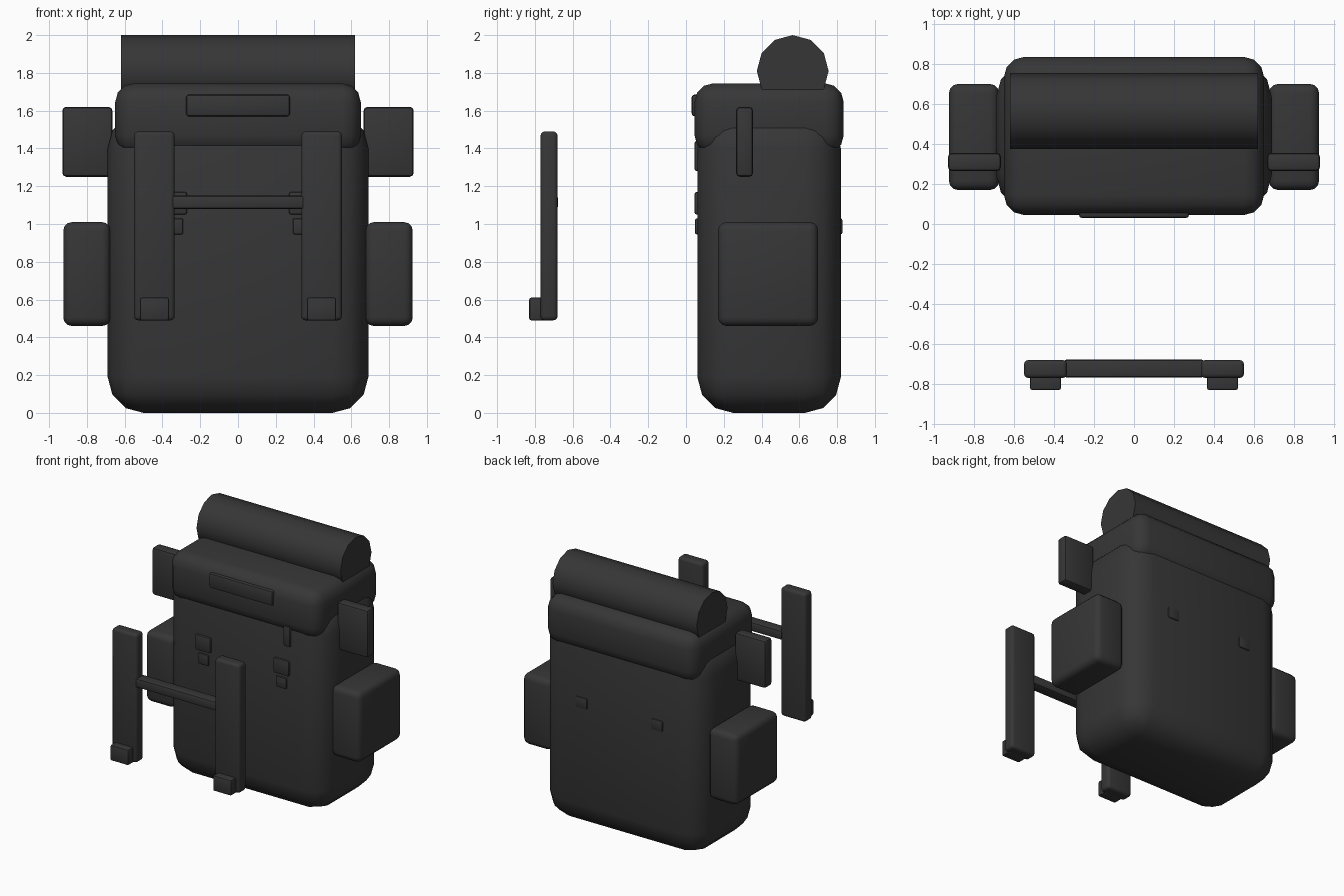
import bpy
import math

cube = bpy.data.objects.get("Cube")
if cube:
    bpy.data.objects.remove(cube, do_unlink=True)

fabric = bpy.data.materials.new("charcoal fabric")
fabric.use_nodes = True
colour = (0.037, 0.037, 0.037, 1)
fabric.diffuse_color = colour
fabric.node_tree.nodes["Principled BSDF"].inputs["Base Color"].default_value = colour


def finish(obj, name, bevel=0, segments=3):
    """Name, colour, round and smooth a part."""
    obj.name = name
    obj.data.name = name
    obj.data.materials.append(fabric)
    if bevel:
        mod = obj.modifiers.new("Rounding", 'BEVEL')
        mod.width = bevel
        mod.segments = segments
        mod.limit_method = 'ANGLE'
        bpy.ops.object.modifier_apply(modifier=mod.name)
    bpy.ops.object.shade_smooth_by_angle(angle=math.radians(40))
    return obj


def box(name, x, y, z, bevel, segments=3):
    """Rounded box from its (min, max) range on each axis."""
    ranges = (x, y, z)
    bpy.ops.mesh.primitive_cube_add(size=1, location=[sum(r) / 2 for r in ranges])
    obj = bpy.context.object
    obj.scale = [r[1] - r[0] for r in ranges]
    bpy.ops.object.transform_apply(location=False, rotation=False, scale=True)
    return finish(obj, name, bevel, segments)


def pair(name, x, y, z, bevel, segments=3):
    """The same box on both sides."""
    box("left_" + name, x, y, z, bevel, segments)
    box("right_" + name, (-x[1], -x[0]), y, z, bevel, segments)


# Main bag and lid
box("bag_body", (-0.69, 0.69), (0.06, 0.82), (0, 1.59), 0.19)
box("lid", (-0.65, 0.65), (0.045, 0.835), (1.37, 1.745), 0.1)
box("lid_patch", (-0.275, 0.275), (0.03, 0.09), (1.57, 1.685), 0.015, 2)

# Bedroll lying across the lid
bpy.ops.mesh.primitive_cylinder_add(vertices=12, radius=0.19, depth=1.24,
                                    location=(0, 0.565, 1.81),
                                    rotation=(0, math.pi / 2, 0))
finish(bpy.context.object, "bedroll")

# Side pockets and upper side tabs
pair("side_pocket", (0.675, 0.925), (0.17, 0.7), (0.46, 1.01), 0.045)
pair("side_tab", (0.665, 0.93), (0.265, 0.355), (1.25, 1.62), 0.02, 2)

# Buckles on the front and back panels
pair("upper_buckle", (0.27, 0.405), (0.045, 0.1), (1.05, 1.17), 0.012, 2)
pair("lower_buckle", (0.29, 0.38), (0.047, 0.1), (0.945, 1.03), 0.01, 2)
pair("back_buckle", (0.275, 0.375), (0.78, 0.828), (0.945, 1.03), 0.01, 2)
box("hanging_tab", (0.355, 0.415), (0.045, 0.1), (1.28, 1.44), 0.012, 2)

# Detached shoulder straps with their crossbar and end clips
pair("shoulder_strap", (0.335, 0.55), (-0.77, -0.68), (0.49, 1.49), 0.022)
pair("strap_clip", (0.365, 0.52), (-0.83, -0.74), (0.49, 0.61), 0.01, 2)
box("chest_strap", (-0.35, 0.35), (-0.767, -0.678), (1.08, 1.15), 0.012, 2)
